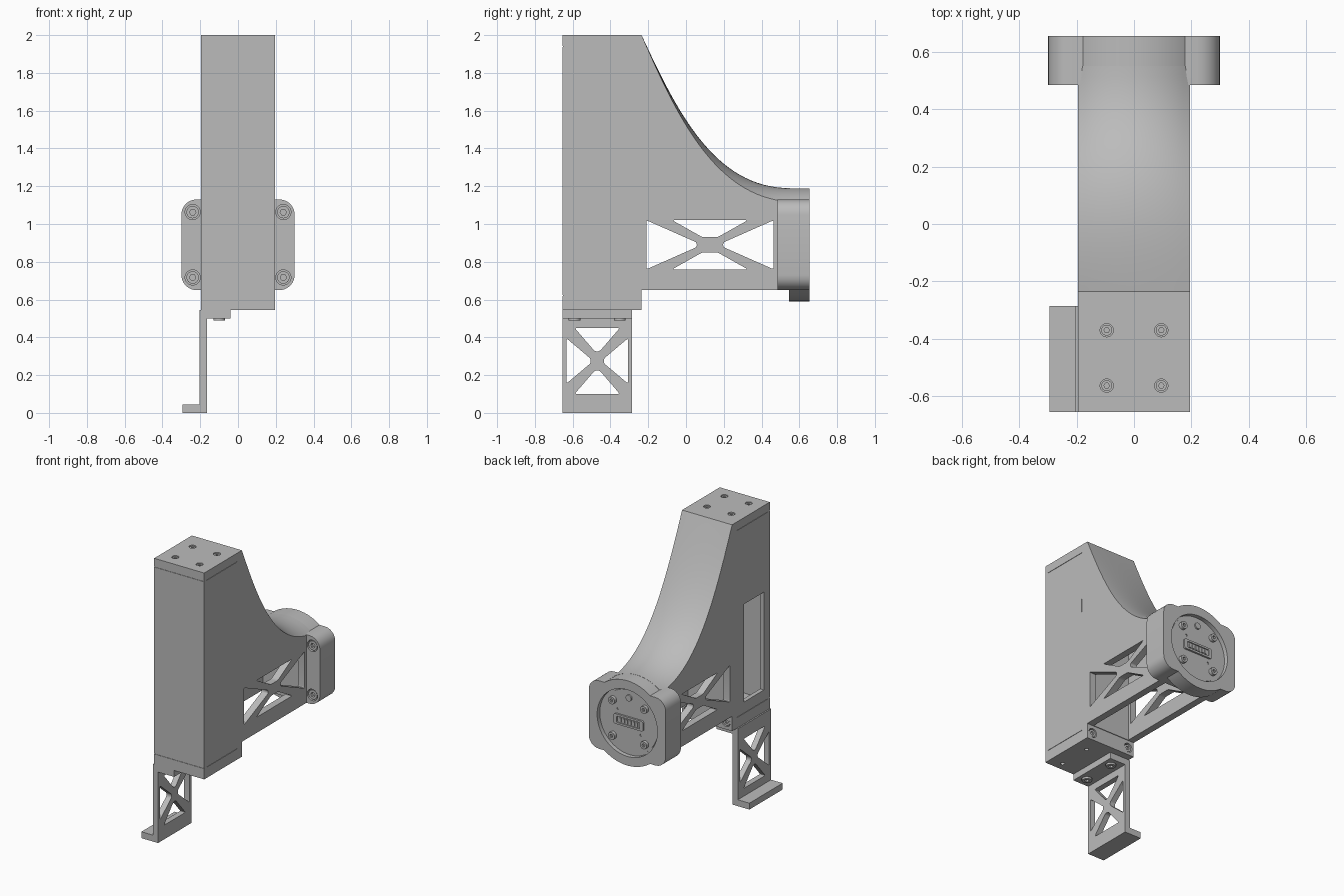
import bpy, bmesh, math

cube = bpy.data.objects.get("Cube")
if cube:
    bpy.data.objects.remove(cube)

grey = bpy.data.materials.new("machined grey")
grey.use_nodes = True
grey.diffuse_color = (0.5, 0.5, 0.5, 1)
grey.node_tree.nodes["Principled BSDF"].inputs["Base Color"].default_value = (0.5, 0.5, 0.5, 1)


def place(axis, p, d):
    """Point p in the plane across an axis, at depth d."""
    return {"x": (d, p[0], p[1]), "y": (p[0], d, p[1]), "z": (p[0], p[1], d)}[axis]


def loft(name, loops, bevel=0):
    """Skin matching loops and cap both ends."""
    bm = bmesh.new()
    rings = [[bm.verts.new(p) for p in loop] for loop in loops]
    sides = []
    for a, b in zip(rings, rings[1:]):
        for i in range(len(a)):
            j = (i + 1) % len(a)
            sides.append(bm.faces.new((a[i], a[j], b[j], b[i])))
    bm.faces.new(rings[0])
    bm.faces.new(rings[-1])
    if bevel:
        long_edges = [bm.edges.get((a, b)) for a, b in zip(rings[0], rings[-1])]
        bmesh.ops.bevel(bm, geom=long_edges, offset=bevel, segments=6,
                        profile=0.5, affect='EDGES', clamp_overlap=True)
    bmesh.ops.recalc_face_normals(bm, faces=bm.faces)
    mesh = bpy.data.meshes.new(name)
    bm.to_mesh(mesh)
    bm.free()
    mesh.materials.append(grey)
    obj = bpy.data.objects.new(name, mesh)
    bpy.context.collection.objects.link(obj)
    return obj


def prism(name, axis, pts, a, b, bevel=0):
    return loft(name, [[place(axis, p, d) for p in pts] for d in (a, b)], bevel)


def box(name, x, y, z, bevel=0, axis="y"):
    r = {"x": (y, z, x), "y": (x, z, y), "z": (x, y, z)}[axis]
    (p0, p1), (q0, q1), (a, b) = r
    return prism(name, axis, [(p0, q0), (p1, q0), (p1, q1), (p0, q1)], a, b, bevel)


def disc(name, axis, centre, r, a, b, n=32):
    pts = [(centre[0] + r * math.cos(k * math.tau / n),
            centre[1] + r * math.sin(k * math.tau / n)) for k in range(n)]
    return prism(name, axis, pts, a, b)


def combine(obj, other, mode='DIFFERENCE'):
    mod = obj.modifiers.new("bool", 'BOOLEAN')
    mod.operation, mod.solver, mod.object = mode, 'EXACT', other
    bpy.context.view_layer.objects.active = obj
    bpy.ops.object.modifier_apply(modifier=mod.name)
    bpy.data.objects.remove(other)


def screw(name, host, axis, centre, r, face, into, depth):
    """Counterbore the host, then set a socket head in it."""
    combine(host, disc("bore", axis, centre, r, face - into * 0.02, face + into * depth))
    head = disc(name, axis, centre, r * 0.82, face + into * 0.006, face + into * (depth + 0.01))
    combine(head, disc("socket", axis, centre, r * 0.42, face - into * 0.01,
                       face + into * depth * 0.8, 6))


def truss_cut(obj, cy, cz, top, side, a, b):
    """Four rounded triangles that leave an X brace."""
    (h, w, k, g), (v, e, s) = top, side
    for sgn in (-1, 1):
        combine(obj, prism("cut", "x", [(cy - w, cz + sgn * h), (cy + w, cz + sgn * h),
                (cy + k, cz + sgn * g), (cy - k, cz + sgn * g)], a, b, 0.012))
        combine(obj, prism("cut", "x", [(cy + sgn * v, cz - e), (cy + sgn * v, cz + e),
                (cy + sgn * s, cz + 0.012), (cy + sgn * s, cz - 0.012)], a, b, 0.01))


# Body: column and horn whose swept back grows into an arch
HALF, MID_Z, RADIUS = 0.195, 0.89, 0.3
SWEEP = [(-0.235, 2), (-0.05, 1.6), (0.15, 1.19), (0.55, 1.19)]


def section(x):
    pts = [(-0.655, 0.545), (-0.655, 2)]
    sag = RADIUS - math.sqrt(RADIUS ** 2 - x * x)
    for i in range(33):
        t = i / 32
        w = ((1 - t) ** 3, 3 * t * (1 - t) ** 2, 3 * t * t * (1 - t), t ** 3)
        y, z = (sum(c * p[k] for c, p in zip(w, SWEEP)) for k in (0, 1))
        pts.append((y, z - sag * t))
    pts += [(0.55, 0.65), (-0.235, 0.65), (-0.235, 0.545)]
    return [(x, y, z) for y, z in pts]


body = loft("body", [section(HALF * (i / 8 - 1)) for i in range(17)])
combine(body, box("column_cavity", (-0.165, 0.165), (-0.62, -0.29), (0.62, 1.94)))
combine(body, prism("horn_cavity", "x", [(-0.23, 0.6), (-0.23, 1.75), (-0.05, 1.5), (0.12, 1.28),
        (0.3, 1.13), (0.49, 1.08), (0.49, 0.6)], -0.145, 0.145))
combine(body, box("step_fill", (-0.145, 0.145), (-0.27, -0.235), (0.55, 0.64)), 'UNION')
combine(body, box("side_window", (-0.3, -0.1), (-0.59, -0.37), (0.7, 1.39)))
truss_cut(body, 0.127, MID_Z, (0.13, 0.2, 0.04, 0.04), (0.337, 0.13, 0.07), -0.3, 0.3)

# Panel seams around the column
for z in (0.622, 1.94):
    seam = (z - 0.002, z + 0.002)
    combine(body, box("seam", (-0.3, 0.3), (-0.7, -0.652), seam))
    for s in (-1, 1):
        combine(body, box("seam", sorted((s * 0.192, s * 0.3)), (-0.63, -0.29), seam))
combine(body, box("slit", (0.192, 0.3), (-0.292, -0.288), (1.5, 1.6)))

# Rear flange: rounded plate joined with a round boss
flange = box("flange", (-0.3, 0.3), (0.485, 0.655), (0.65, 1.13), 0.08)
combine(flange, disc("boss", "y", (0, MID_Z), RADIUS - 0.001, 0.545, 0.655, 96), 'UNION')
combine(flange, disc("recess", "y", (0, MID_Z), 0.235, 0.625, 0.7, 64))
rim = disc("recess_plate", "y", (0, MID_Z), 0.222, 0.6, 0.631, 64)

# Screws on the flange, top, step and interface plate
for sx in (-1, 1):
    for sz in (-1, 1):
        screw("flange_screw", flange, "y", (sx * 0.24, MID_Z + sz * 0.173), 0.04, 0.485, 1, 0.03)
        pin = disc("interface_pin", "y", (sx * 0.125, MID_Z + sz * 0.125), 0.026, 0.62, 0.654)
        combine(pin, disc("socket", "y", (sx * 0.125, MID_Z + sz * 0.125), 0.012, 0.64, 0.7, 6))
    for y in (-0.37, -0.563):
        screw("top_screw", body, "z", (sx * 0.095, y), 0.023, 2, -1, 0.02)
    screw("step_screw", body, "y", (sx * 0.148, 0.597), 0.032, -0.235, -1, 0.02)
    combine(body, disc("base_hole", "z", (0.1, -0.475 + sx * 0.12), 0.014, 0.5, 0.6))
disc("locating_pin", "y", (0, MID_Z + 0.17), 0.022, 0.62, 0.642)
for x, z in ((0.09, 0.07), (-0.09, -0.07)):
    combine(rim, disc("pinhole", "y", (x, MID_Z + z), 0.008, 0.62, 0.7, 16))

# Connector in the middle of the interface
connector = box("connector", (-0.115, 0.115), (0.62, 0.644), (MID_Z - 0.036, MID_Z + 0.036), 0.014)
combine(connector, box("cut", (-0.09, 0.09), (0.636, 0.7), (MID_Z - 0.022, MID_Z + 0.022), 0.006))
for i in range(6):
    x = -0.065 + i * 0.026
    box("contact", (x - 0.007, x + 0.007), (0.63, 0.642), (MID_Z - 0.014, MID_Z + 0.014))

# Side bracket: trussed leg with a foot and a mounting tab
FRONT, BACK = -0.655, -0.285
bracket = prism("bracket", "y", [(-0.295, 0), (-0.165, 0), (-0.165, 0.5), (-0.04, 0.5),
                (-0.04, 0.545), (-0.205, 0.545), (-0.205, 0.045), (-0.295, 0.045)], FRONT, BACK)
truss_cut(bracket, -0.47, 0.275, (0.175, 0.12, 0.012, 0.05), (0.163, 0.12, 0.035), -0.25, -0.1)
for y in (-0.59, -0.35):
    combine(bracket, disc("bore", "z", (-0.1, y), 0.036, 0.4, 0.53))
    head = disc("bracket_screw", "z", (-0.1, y), 0.031, 0.49, 0.546)
    combine(head, disc("socket", "z", (-0.1, y), 0.015, 0.4, 0.515, 6))

# Smooth curves, crisp edges
for obj in bpy.context.scene.objects:
    if obj.type == 'MESH':
        obj.select_set(True)
        bpy.context.view_layer.objects.active = obj
bpy.ops.object.shade_smooth_by_angle(angle=math.radians(30))
